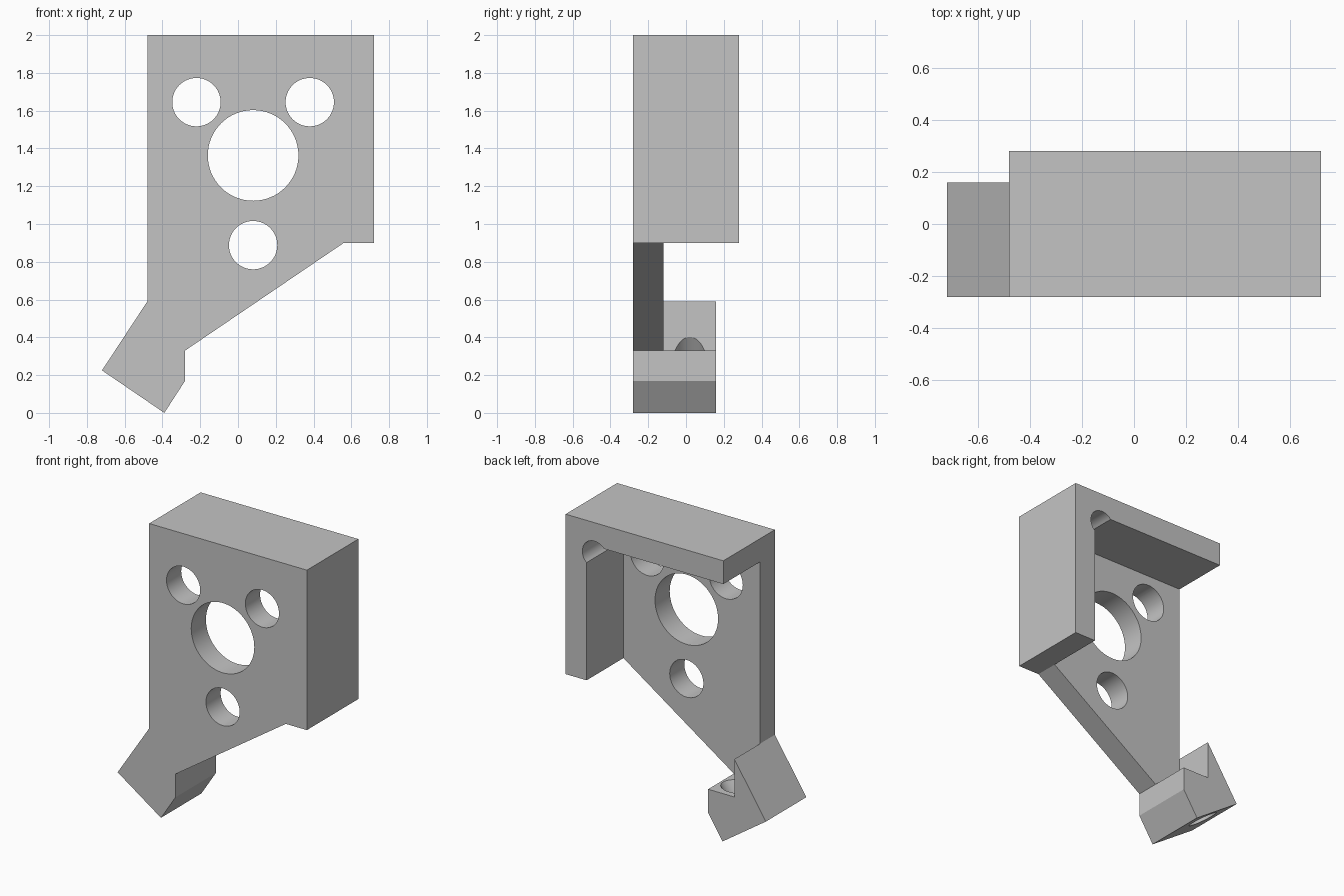
import bpy, bmesh
from math import radians, cos, sin
from mathutils import Vector

if "Cube" in bpy.data.objects:
    bpy.data.objects.remove(bpy.data.objects["Cube"], do_unlink=True)

GREY = (0.55, 0.55, 0.55, 1)
mat = bpy.data.materials.new("plain grey")
mat.use_nodes = True
mat.diffuse_color = GREY
mat.node_tree.nodes["Principled BSDF"].inputs["Base Color"].default_value = GREY

FRONT, PLATE_BACK, FOOT_BACK, BACK = -0.28, -0.12, 0.16, 0.28


def finish(name, bm):
    bmesh.ops.recalc_face_normals(bm, faces=bm.faces)
    mesh = bpy.data.meshes.new(name)
    bm.to_mesh(mesh)
    bm.free()
    mesh.materials.append(mat)
    obj = bpy.data.objects.new(name, mesh)
    bpy.context.collection.objects.link(obj)
    return obj


def prism(name, outline, y0, y1):
    """Extrude an x-z outline from y0 to y1."""
    bm = bmesh.new()
    face = bm.faces.new([bm.verts.new((x, y0, z)) for x, z in outline])
    new = bmesh.ops.extrude_face_region(bm, geom=[face])["geom"]
    verts = [v for v in new if isinstance(v, bmesh.types.BMVert)]
    bmesh.ops.translate(bm, verts=verts, vec=(0, y1 - y0, 0))
    return finish(name, bm)


def rod(name, centre, axis, radius, length):
    bm = bmesh.new()
    bmesh.ops.create_cone(bm, cap_ends=True, segments=64, radius1=radius,
                          radius2=radius, depth=length)
    obj = finish(name, bm)
    obj.rotation_euler = Vector(axis).to_track_quat("Z", "Y").to_euler()
    obj.location = centre
    obj.hide_render = True
    return obj


def combine(target, tool, operation):
    """Apply a boolean and discard the tool."""
    mod = target.modifiers.new(operation, "BOOLEAN")
    mod.operation, mod.solver, mod.object = operation, "EXACT", tool
    bpy.context.view_layer.objects.active = target
    bpy.ops.object.modifier_apply(modifier=mod.name)
    bpy.data.objects.remove(tool, do_unlink=True)


# Front plate, including the front slice of the tilted foot
bracket = prism("bracket", [
    (-0.48, 2), (0.72, 2), (0.72, 0.9), (0.56, 0.9), (-0.28, 0.33),
    (-0.28, 0.17), (-0.39, 0), (-0.72, 0.225), (-0.48, 0.59)], FRONT, PLATE_BACK)

# Top and side flanges with a round relief in the inner corner
relief = [(0.50 + 0.093 * cos(radians(a)), 1.78 + 0.093 * sin(radians(a)))
          for a in range(130, -45, -10)]
flanges = prism("flanges", [(0.72, 2), (-0.48, 2), (-0.48, 1.84), (0.43, 1.84)]
                + relief + [(0.56, 1.71), (0.56, 0.9), (0.72, 0.9)],
                PLATE_BACK, BACK)

# Foot block behind the plate, notched by an upright wall and a flat shelf
foot = prism("foot", [(-0.48, 0.59), (-0.72, 0.225), (-0.39, 0), (-0.28, 0.17),
                      (-0.28, 0.33), (-0.48, 0.33)], PLATE_BACK, FOOT_BACK)

# Tilted bolt hole through the foot
combine(foot, rod("bolt_cutter", (-0.555, 0.02, 0.1125), (0.55, 0, 0.835),
                  0.0965, 1.6), "DIFFERENCE")

combine(bracket, flanges, "UNION")
combine(bracket, foot, "UNION")

# Centre bore and three mounting holes
for x, z, r in [(0.08, 1.363, 0.24), (-0.22, 1.645, 0.128),
                (0.38, 1.645, 0.128), (0.08, 0.888, 0.128)]:
    combine(bracket, rod("hole_cutter", (x, -0.2, z), (0, 1, 0), r, 0.3),
            "DIFFERENCE")

bpy.ops.object.select_all(action="DESELECT")
bracket.select_set(True)
bpy.context.view_layer.objects.active = bracket
bpy.ops.object.shade_smooth_by_angle(angle=radians(25))
